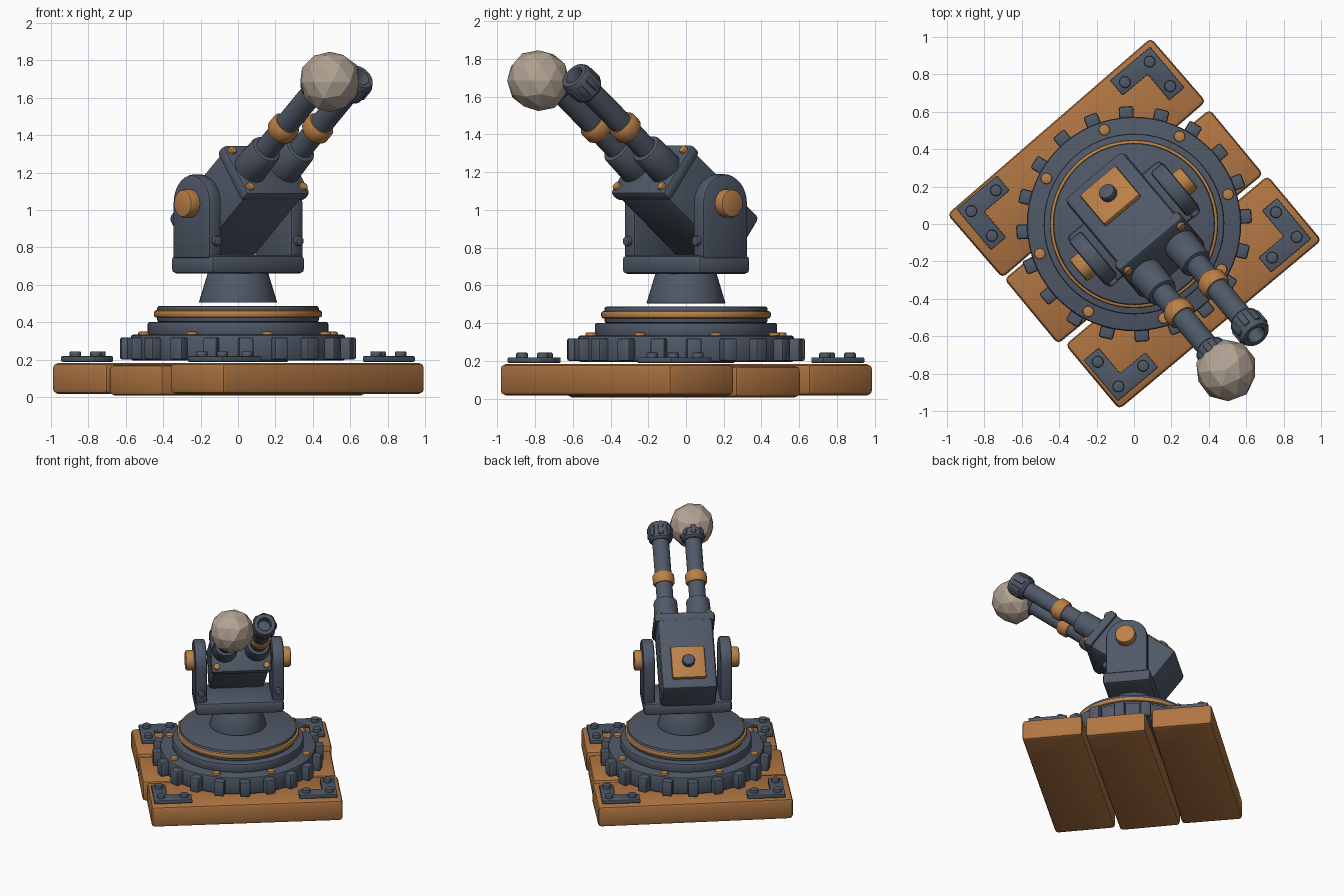
import bpy, bmesh, math, random
from math import radians, sin, cos, pi
from mathutils import Matrix, Vector

if "Cube" in bpy.data.objects:
    bpy.data.objects.remove(bpy.data.objects["Cube"])

def material(name, rgb):
    m = bpy.data.materials.new(name)
    m.use_nodes = True
    col = (*rgb, 1)
    m.diffuse_color = col
    bsdf = next(n for n in m.node_tree.nodes if n.type == 'BSDF_PRINCIPLED')
    bsdf.inputs["Base Color"].default_value = col
    return m

STEEL = material("dark steel", (.08, .1, .138))
WOOD = material("wood", (.44, .18, .055))
COPPER = material("copper", (.5, .22, .065))
STONE = material("stone", (.45, .37, .3))

# Frames: the whole model is turned on its stand, the gun is pitched about its pivot
BASE = Matrix.Rotation(radians(40), 4, 'Z')
GUN = BASE @ Matrix.Translation((0, 0, 1.03)) @ Matrix.Rotation(radians(52), 4, 'X')
ALONG_X = Matrix.Rotation(pi / 2, 4, 'Y')
ALONG_Y = Matrix.Rotation(pi / 2, 4, 'X')
made = []

def at(x, y, z):
    return Matrix.Translation((x, y, z))

def finish(bm, name, mat, matrix, bevel=0, segments=2):
    if bevel:
        edges = [e for e in bm.edges if len(e.link_faces) == 2 and e.calc_face_angle() > radians(40)]
        bmesh.ops.bevel(bm, geom=edges, offset=bevel, segments=segments,
                        profile=.5, affect='EDGES', clamp_overlap=True)
    bmesh.ops.recalc_face_normals(bm, faces=bm.faces)
    me = bpy.data.meshes.new(name)
    bm.to_mesh(me)
    bm.free()
    me.materials.append(mat)
    ob = bpy.data.objects.new(name, me)
    bpy.context.collection.objects.link(ob)
    ob.matrix_world = matrix
    made.append(ob)
    return ob

def box(name, mat, matrix, size, bevel=.02):
    bm = bmesh.new()
    bmesh.ops.create_cube(bm, size=1)
    bmesh.ops.scale(bm, vec=size, verts=bm.verts)
    return finish(bm, name, mat, matrix, bevel)

def cyl(name, mat, matrix, r, z0, z1, r_top=None, bevel=.01, sides=48):
    bm = bmesh.new()
    bmesh.ops.create_cone(bm, cap_ends=True, segments=sides, radius1=r,
                          radius2=r if r_top is None else r_top, depth=z1 - z0)
    bmesh.ops.translate(bm, vec=(0, 0, (z0 + z1) / 2), verts=bm.verts)
    return finish(bm, name, mat, matrix, bevel)

def prism(name, mat, matrix, points, depth, bevel=.01):
    bm = bmesh.new()
    face = bm.faces.new([bm.verts.new((x, y, -depth / 2)) for x, y in points])
    out = bmesh.ops.extrude_face_region(bm, geom=[face])
    top = [v for v in out["geom"] if isinstance(v, bmesh.types.BMVert)]
    bmesh.ops.translate(bm, vec=(0, 0, depth), verts=top)
    return finish(bm, name, mat, matrix, bevel)

def lathe(name, mat, matrix, profile, sides=32):
    bm = bmesh.new()
    vs = [bm.verts.new((r, 0, z)) for r, z in profile]
    es = [bm.edges.new(p) for p in zip(vs, vs[1:])]
    bmesh.ops.spin(bm, geom=vs + es, cent=(0, 0, 0), axis=(0, 0, 1),
                   angle=2 * pi, steps=sides, use_merge=True)
    bmesh.ops.remove_doubles(bm, verts=bm.verts, dist=1e-5)
    return finish(bm, name, mat, matrix)

# Wooden platform: three slightly uneven planks
for name, x, y, z, turn, length in (("back_plank", -.008, .468, .1, .9, 1.44),
                                    ("middle_plank", -.01, -.01, .09, -.4, 1.425),
                                    ("front_plank", .008, -.485, .1, -.1, 1.41)):
    box(name, WOOD, BASE @ at(x, y, z) @ Matrix.Rotation(radians(turn), 4, 'Z'),
        (length, .45, .165), .025)

# Corner brackets with three bolts each
for sx in (-1, 1):
    for sy in (-1, 1):
        ell = [(.675, .67), (.395, .67), (.395, .565), (.57, .565), (.57, .385), (.675, .385)]
        prism("corner_bracket", STEEL, BASE @ at(0, 0, .204),
              [(sx * x, sy * y) for x, y in ell], .03, .006)
        for x, y in ((.622, .612), (.622, .44), (.45, .612)):
            cyl("bracket_bolt", STEEL, BASE @ at(sx * x, sy * y, 0), .031, .21, .245, bevel=.008, sides=16)

# Toothed turntable
cyl("gear_disc", STEEL, BASE, .573, .195, .335, bevel=.015, sides=64)
for i in range(20):
    box("gear_tooth", STEEL, BASE @ Matrix.Rotation(i * pi / 10, 4, 'Z') @ at(.585, 0, .26),
        (.09, .078, .12), .012)
for i in range(8):
    a = (i + .5) * pi / 4
    cyl("gear_bolt", COPPER, BASE @ at(.528 * cos(a), .528 * sin(a), 0), .03, .32, .35, bevel=.008, sides=16)
cyl("lower_turntable", STEEL, BASE, .483, .33, .402, bevel=.012, sides=64)
cyl("upper_turntable", STEEL, BASE, .432, .4, .488, bevel=.012, sides=64)
cyl("turntable_ring", COPPER, BASE, .45, .425, .465, bevel=.014, sides=64)
cyl("pedestal", STEEL, BASE, .21, .505, .67, r_top=.16, bevel=.004)

# Yoke: base plate, round-topped arms, pivot caps and bolts
box("yoke_plate", STEEL, BASE @ at(0, 0, .71), (.65, .355, .1), .025)
arc = [(.155 * cos(i * pi / 16), 1.035 + .155 * sin(i * pi / 16)) for i in range(17)]
UPRIGHT = Matrix.Rotation(pi / 2, 4, 'Z') @ ALONG_Y     # profile in y-z, depth along x
for s in (-1, 1):
    prism("yoke_arm", STEEL, BASE @ at(s * .285, 0, 0) @ UPRIGHT,
          [(-.155, .74)] + [(.155, .74)] + arc, .088, .018)
    cyl("pivot_cap", COPPER, BASE @ at(s * .345, 0, 1.035) @ ALONG_X, .075, -.045, .042, bevel=.014, sides=32)
    cyl("yoke_bolt", STEEL, BASE @ at(s * .285, -.155, .835) @ ALONG_Y, .026, -.01, .025, bevel=.007, sides=16)

# Gun housing with front flange and rear top plate
box("gun_housing", STEEL, GUN @ at(0, 0, -.02), (.41, .32, .6), .03)
box("housing_flange", STEEL, GUN @ at(0, 0, .272), (.45, .335, .075), .025)
for sx in (-1, 1):
    for sy in (-1, 1):
        cyl("flange_bolt", COPPER, GUN @ at(sx * .184, sy * .123, 0), .024, .3, .325, bevel=.007, sides=16)
box("housing_top_plate", COPPER, GUN @ at(0, .168, -.115), (.25, .04, .26), .012)
cyl("top_plate_knob", STEEL, GUN @ at(0, .18, -.115) @ ALONG_Y, .046, -.05, .01, bevel=.012, sides=24)

# Twin barrels with sockets, bands and ribbed muzzles
muzzle = [(0, .97), (.072, .97), (.085, .985), (.085, 1.095), (.076, 1.11),
          (.052, 1.11), (.045, 1.1), (.045, 1.03), (0, 1.03)]
band = [(.05, .617), (.07, .617), (.08, .632), (.08, .688), (.07, .703), (.05, .703)]
for s in (-1, 1):
    axis = GUN @ at(s * .12, 0, 0)
    cyl("barrel_socket", STEEL, axis, .093, .29, .485, r_top=.086, bevel=.015, sides=32)
    cyl("barrel", STEEL, axis, .062, .45, 1.0, bevel=0, sides=32)
    lathe("barrel_band", COPPER, axis, band)
    lathe("muzzle", STEEL, axis, muzzle)
    for i in range(8):
        box("muzzle_rib", STEEL, axis @ Matrix.Rotation(i * pi / 4, 4, 'Z') @ at(.083, 0, 1.04),
            (.02, .036, .085), .007)

# Faceted boulder on one muzzle
random.seed(4)
bm = bmesh.new()
bmesh.ops.create_icosphere(bm, subdivisions=2, radius=.166)
for v in bm.verts:
    v.co *= random.uniform(.95, 1.03)
boulder = finish(bm, "boulder", STONE, BASE @ at(-.125, -.915, 1.685))

# Smooth shading, except on the boulder
bpy.ops.object.select_all(action='DESELECT')
for ob in made:
    if ob is not boulder:
        ob.select_set(True)
        bpy.context.view_layer.objects.active = ob
bpy.ops.object.shade_smooth_by_angle(angle=radians(35))
